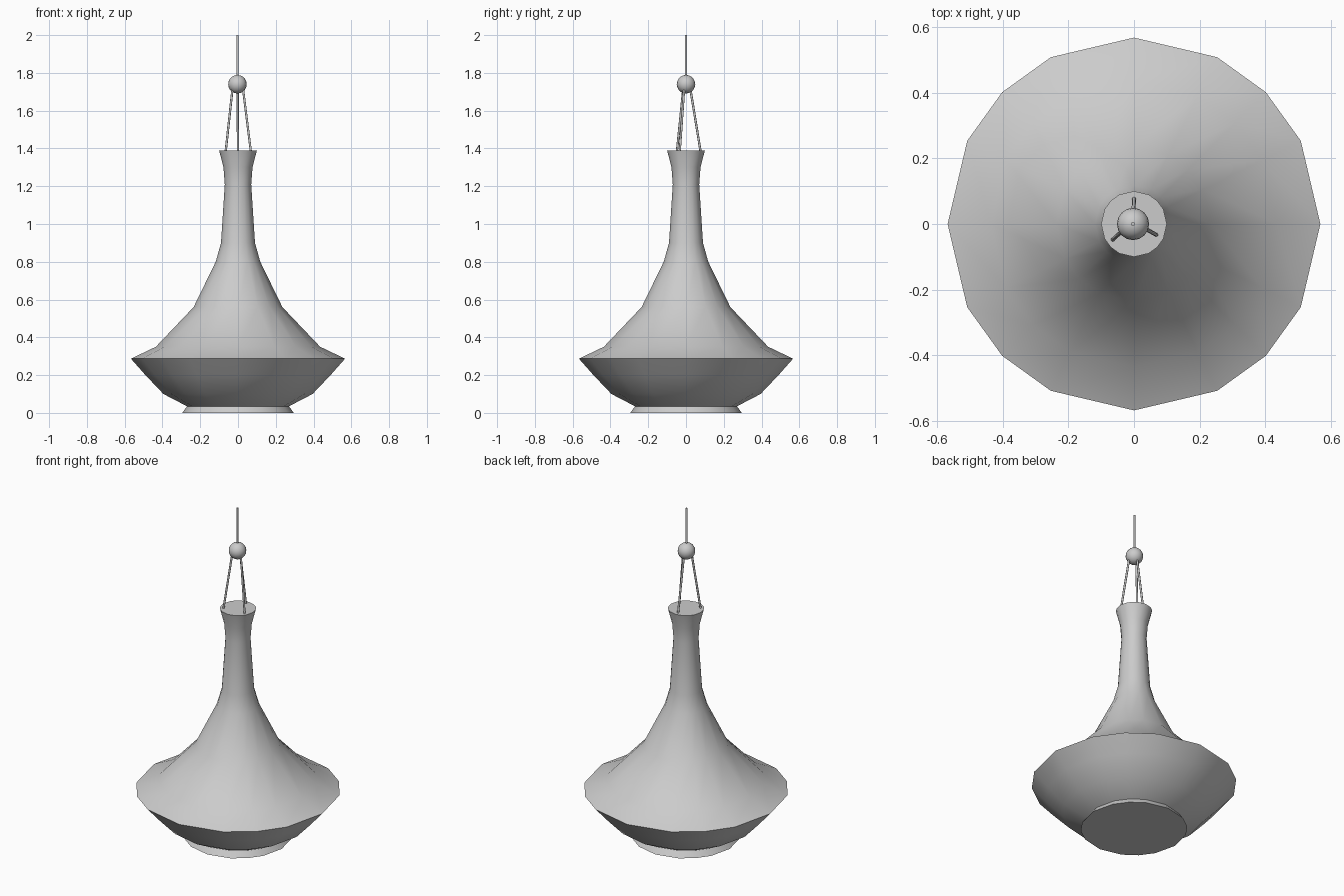
import bpy, bmesh, math
from mathutils import Vector

if "Cube" in bpy.data.objects:
    bpy.data.objects.remove(bpy.data.objects["Cube"])


def finish(name, bm, angle=40):
    bmesh.ops.recalc_face_normals(bm, faces=bm.faces[:])
    mesh = bpy.data.meshes.new(name)
    bm.to_mesh(mesh)
    bm.free()
    ob = bpy.data.objects.new(name, mesh)
    bpy.context.collection.objects.link(ob)
    bpy.ops.object.select_all(action='DESELECT')
    ob.select_set(True)
    bpy.context.view_layer.objects.active = ob
    bpy.ops.object.shade_smooth_by_angle(angle=math.radians(angle))
    return ob


def lathe(name, profile, angles):
    bm = bmesh.new()
    rings = [[bm.verts.new((r * math.cos(a), r * math.sin(a), z)) for a in angles]
             for r, z in profile]
    n = len(angles)
    for lo, hi in zip(rings, rings[1:]):
        for i in range(n):
            j = (i + 1) % n
            bm.faces.new((lo[i], lo[j], hi[j], hi[i]))
    bm.faces.new(rings[0][::-1])
    bm.faces.new(rings[-1])
    return finish(name, bm)


def rod(name, start, end, radius, sides=8):
    a, b = Vector(start), Vector(end)
    bm = bmesh.new()
    bmesh.ops.create_cone(bm, cap_ends=True, segments=sides, radius1=radius,
                          radius2=radius, depth=(b - a).length)
    ob = finish(name, bm, 50)
    ob.location = (a + b) / 2
    ob.rotation_euler = (b - a).to_track_quat('Z', 'Y').to_euler()
    return ob


# Shade: 16 slightly uneven sides, with foot, brim and flared neck
angles = [math.radians(90 * q + d) for q in range(4) for d in (0, 26.5, 45, 63.5)]
profile = [(0.295, 0), (0.27, 0.035), (0.395, 0.10), (0.49, 0.20), (0.567, 0.287),
           (0.435, 0.35), (0.235, 0.56), (0.118, 0.80), (0.09, 0.90),
           (0.07, 1.21), (0.077, 1.30), (0.10, 1.39)]
lathe("lamp_shade", profile, angles)

# Hanging ball
bm = bmesh.new()
bmesh.ops.create_uvsphere(bm, u_segments=16, v_segments=10, radius=0.049)
ball = finish("hanging_ball", bm, 60)
ball.location = (-0.003, 0, 1.74)

# Three suspension rods from neck to ball
feet = [(0, 0.077), (0.068, -0.033), (-0.065, -0.048)]
for i, (x, y) in enumerate(feet):
    rod(f"suspension_rod_{i + 1}", (x, y, 1.385),
        (x * 0.42 - 0.002, y * 0.3, 1.715), 0.006)

# Ceiling cord
rod("ceiling_cord", (-0.003, 0, 1.77), (-0.003, 0, 2.0), 0.006)
